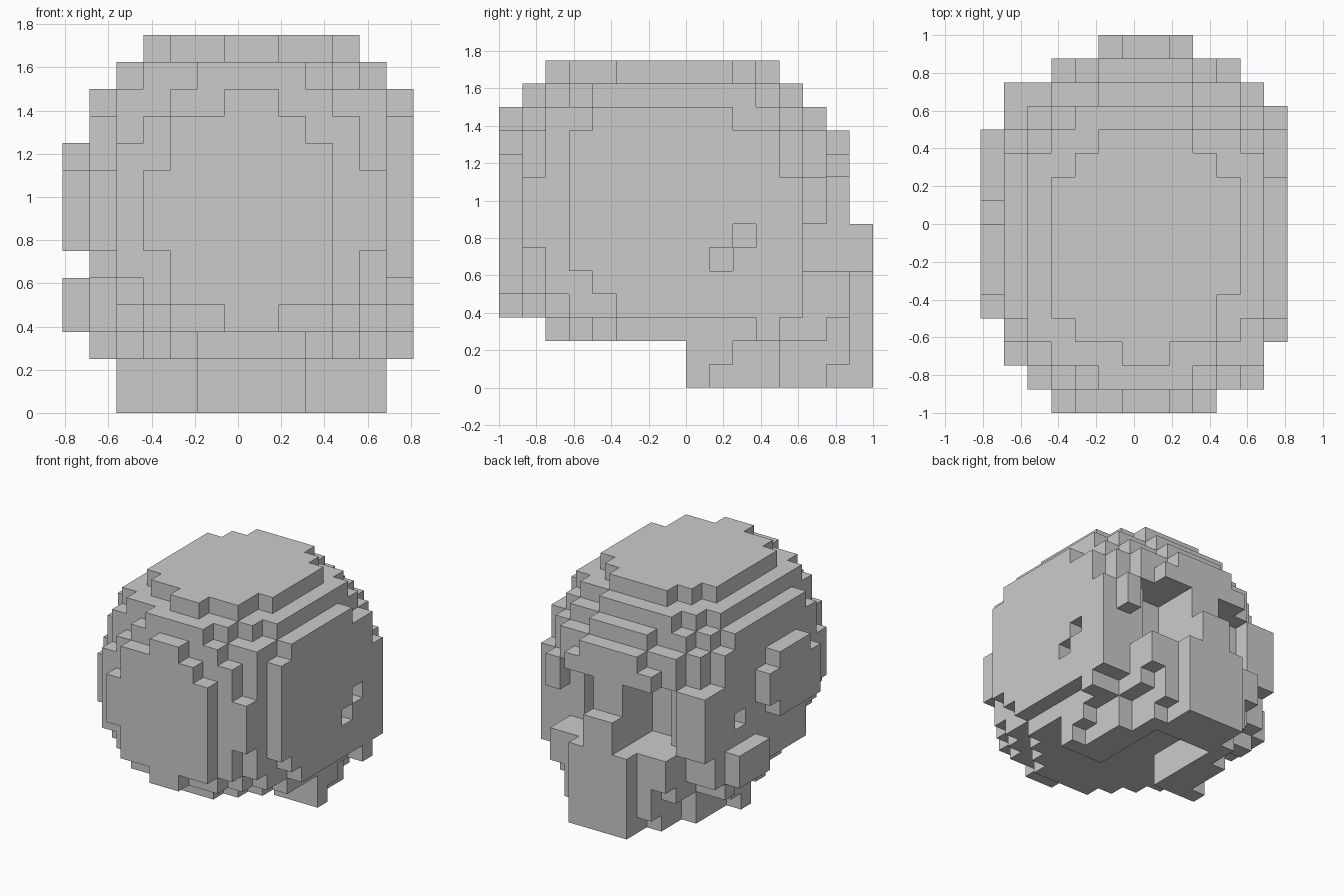
import bpy, bmesh

if "Cube" in bpy.data.objects:
    bpy.data.objects.remove(bpy.data.objects["Cube"])

U = 0.125          # block size
NX, NY, NZ = 13, 16, 14
AX = 6.45          # centre line of the skull in block indices


def box(i, j, k):
    """Inclusive block range."""
    return {(a, b, c) for a in range(i[0], i[1] + 1)
            for b in range(j[0], j[1] + 1) for c in range(k[0], k[1] + 1)}


def both(i, j, k):
    """Block range plus its mirror image (left and right)."""
    return box(i, j, k) | box((13 - i[1], 13 - i[0]), j, k)


def blocks_object(name, cells, solid):
    """Mesh the exposed block faces, then merge the flat regions."""
    bm = bmesh.new()
    verts = {}

    def vert(p):
        if p not in verts:
            verts[p] = bm.verts.new((p[0] * U - NX * U / 2, p[1] * U - NY * U / 2, p[2] * U))
        return verts[p]

    for c in sorted(cells):
        for axis in range(3):
            for side in (0, 1):
                n = list(c)
                n[axis] += 2 * side - 1
                if tuple(n) in solid:
                    continue
                b, d = (axis + 1) % 3, (axis + 2) % 3
                loop = []
                for s, t in ((0, 0), (1, 0), (1, 1), (0, 1)):
                    p = list(c)
                    p[axis] += side
                    p[b] += s
                    p[d] += t
                    loop.append(vert(tuple(p)))
                bm.faces.new(loop if side else loop[::-1])
    bmesh.ops.dissolve_limit(bm, angle_limit=0.01, verts=bm.verts[:], edges=bm.edges[:])
    me = bpy.data.meshes.new(name)
    bm.to_mesh(me)
    bm.free()
    bpy.context.collection.objects.link(bpy.data.objects.new(name, me))


# Cranium: each layer is a clipped ellipse (layer, centre y, half width, half depth, last row)
layers = [
    (2, 8.0, 5.5, 6.3, 12), (3, 8.3, 6.35, 8.4, 12), (4, 8.0, 6.58, 8.7, 12),
    (5, 7.6, 7.0, 8.3, 14), (6, 7.3, 7.26, 8.12, 14), (7, 7.3, 7.26, 8.12, 14),
    (8, 7.3, 7.26, 8.12, 14), (9, 7.0, 7.0, 7.7, 14), (10, 6.9, 6.9, 7.55, 14),
    (11, 6.6, 6.4, 6.7, 14), (12, 6.55, 5.9, 6.03, 14), (13, 6.55, 4.27, 4.8, 14)]
cranium = set()
for k, cy, a, b, last in layers:
    inset = 1 if k == 12 else 0
    for i in range(1 + inset, 13 - inset):
        for j in range(0, last + 1):
            if ((i - AX) / a) ** 2 + ((j - cy) / b) ** 2 <= 1:
                cranium.add((i, j, k))
# Small irregularities of the rounded back and top
cranium |= both((12, 12), (11, 11), (2, 2)) | box((3, 3), (0, 0), (6, 8))
cranium |= {(2, 1, 9), (2, 1, 5)}
cranium -= {(9, 0, 10), (10, 4, 13), (11, 3, 12), (10, 2, 12), (3, 1, 11)}
cranium -= both((11, 11), (14, 14), (5, 5))

# Eye sockets and the open right cheek beside the nose
cranium -= both((8, 9), (12, 15), (5, 8))
cranium -= both((10, 10), (13, 15), (5, 8))
cranium -= box((11, 12), (13, 15), (5, 6))

# Left cheek stays closed
cranium |= box((1, 2), (13, 13), (5, 8))

# Small temple pits
cranium -= {(12, 9, 5), (12, 10, 6), (1, 10, 6)}

# Raised patches on the left side
cranium |= (box((0, 0), (5, 7), (9, 9)) | box((0, 0), (4, 7), (6, 8))
            | box((0, 0), (8, 8), (7, 8)) | box((0, 0), (9, 11), (3, 4)))

# Nose bridge
nose = box((6, 7), (12, 14), (5, 8)) | box((6, 7), (15, 15), (5, 6))

# Upper jaw shelf and chin
jaw = (box((3, 10), (13, 14), (3, 4)) | box((3, 10), (13, 13), (2, 2))
       | box((4, 9), (14, 14), (1, 2)) | box((5, 8), (14, 15), (0, 4))
       | box((4, 9), (13, 13), (0, 1)))

# Jaw branches running back on each side, hollow between
jaw |= both((9, 9), (8, 12), (0, 1)) | both((10, 10), (8, 11), (0, 1))
jaw |= both((11, 11), (8, 8), (0, 1)) | both((11, 11), (9, 9), (1, 1))

nose -= cranium
jaw -= cranium
solid = cranium | nose | jaw
for name, cells in (("cranium", cranium), ("nose_bridge", nose), ("jaw", jaw)):
    blocks_object(name, cells, solid)
